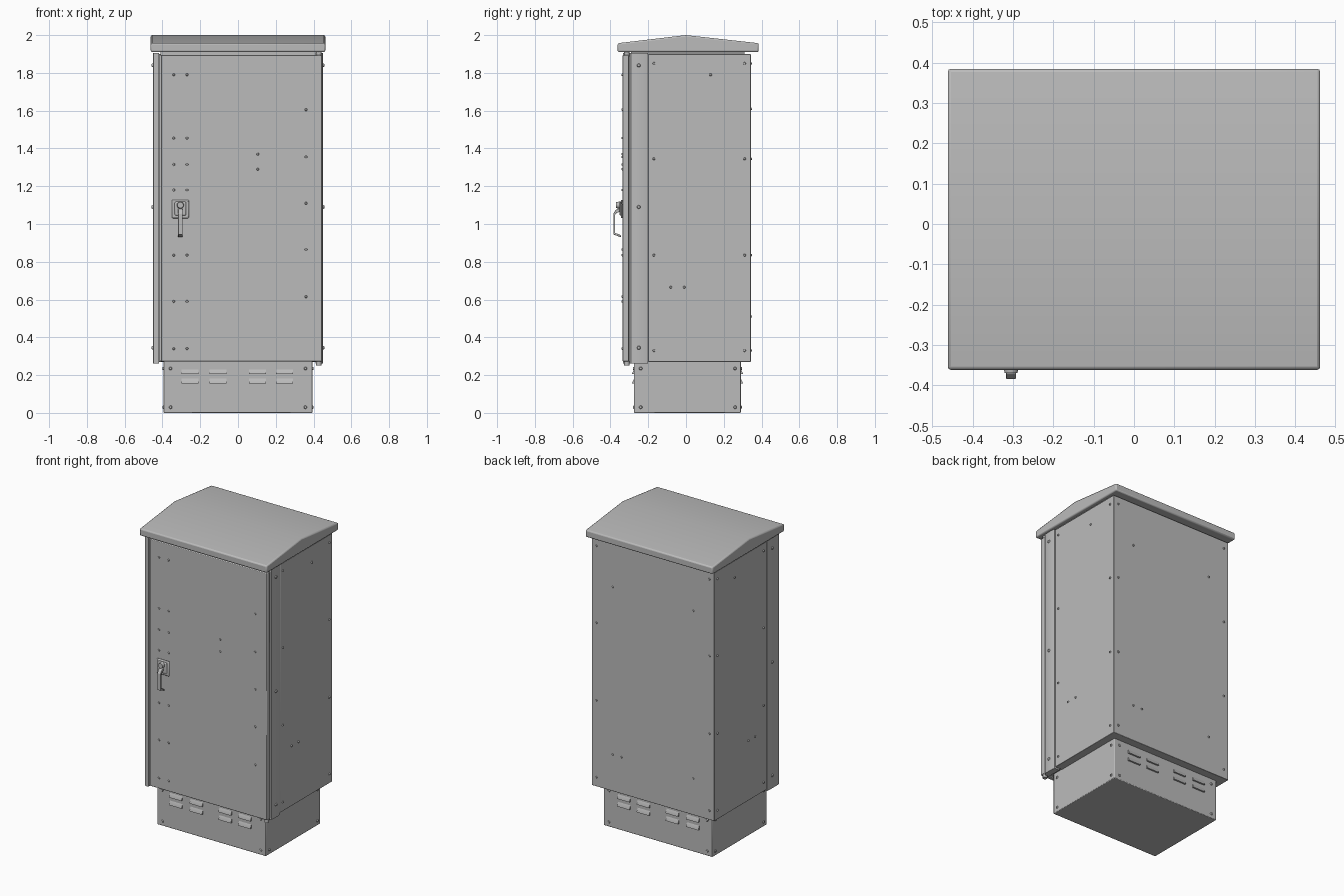
import bpy, math
from mathutils import Matrix, Vector

cube = bpy.data.objects.get("Cube")
if cube:
    bpy.data.objects.remove(cube, do_unlink=True)
import bmesh

grey = bpy.data.materials.new("painted_grey_steel")
grey.use_nodes = True
COLOUR = (0.5, 0.5, 0.5, 1)
grey.diffuse_color = COLOUR
grey.node_tree.nodes["Principled BSDF"].inputs["Base Color"].default_value = COLOUR


def finish(name, bm, bevel=0, segments=2, smooth=True):
    bmesh.ops.recalc_face_normals(bm, faces=bm.faces)
    mesh = bpy.data.meshes.new(name)
    bm.to_mesh(mesh)
    bm.free()
    mesh.materials.append(grey)
    obj = bpy.data.objects.new(name, mesh)
    bpy.context.collection.objects.link(obj)
    if bevel:
        mod = obj.modifiers.new("Bevel", "BEVEL")
        mod.width, mod.segments = bevel, segments
        mod.limit_method = "ANGLE"
    if smooth:
        bpy.ops.object.select_all(action="DESELECT")
        obj.select_set(True)
        bpy.context.view_layer.objects.active = obj
        bpy.ops.object.shade_smooth_by_angle(angle=math.radians(30))
    return obj


def box(name, x, y, z, bevel=0):
    bm = bmesh.new()
    size = [b - a for a, b in (x, y, z)]
    mid = [(a + b) / 2 for a, b in (x, y, z)]
    bmesh.ops.create_cube(bm, size=1, matrix=Matrix.Translation(mid) @ Matrix.Diagonal((*size, 1)))
    return finish(name, bm, bevel, smooth=bevel > 0)


def prism(name, points, offset, bevel=0):
    """Extrude a closed outline of 3D points along an offset."""
    bm = bmesh.new()
    face = bm.faces.new([bm.verts.new(p) for p in points])
    grown = bmesh.ops.extrude_face_region(bm, geom=[face])["geom"]
    moved = [v for v in grown if isinstance(v, bmesh.types.BMVert)]
    bmesh.ops.translate(bm, verts=moved, vec=offset)
    return finish(name, bm, bevel)


def bolts(name, spots, normal, radius=0.007, height=0.006):
    """Domed bolt heads standing on a surface."""
    bm = bmesh.new()
    turn = Vector(normal).to_track_quat("Z", "Y").to_matrix().to_4x4()
    lift = Matrix.Translation((0, 0, height / 2))
    for p in spots:
        bmesh.ops.create_cone(bm, cap_ends=True, segments=10, radius1=radius, radius2=radius * 0.7,
                              depth=height, matrix=Matrix.Translation(p) @ turn @ lift)
    return finish(name, bm)


# Cabinet shell, front frame and collar under the roof
box("body", (-0.445, 0.445), (-0.2, 0.343), (0.27, 1.9), 0.003)
box("front_frame", (-0.415, 0.425), (-0.3, -0.19), (0.275, 1.895))
box("roof_collar", (-0.41, 0.435), (-0.29, 0.31), (1.88, 1.915))

# Rounded corner pillars beside the door
left_outline = [(0.41, -0.2), (0.447, -0.202), (0.451, -0.22), (0.451, -0.275),
                (0.447, -0.292), (0.438, -0.3), (0.41, -0.3)]
prism("left_pillar", [(x, y, 0.262) for x, y in left_outline], (0, 0, 1.643))
right_outline = [(-0.418, -0.2), (-0.447, -0.202), (-0.451, -0.22), (-0.451, -0.315),
                 (-0.447, -0.328), (-0.438, -0.333), (-0.418, -0.333)]
prism("right_pillar", [(x, y, 0.262) for x, y in right_outline], (0, 0, 1.643))

# Door with hinge pins
box("door", (-0.408, 0.445), (-0.335, -0.303), (0.272, 1.895), 0.004)
for name, z in (("lower_hinge_pin", 0.262), ("upper_hinge_pin", 1.9)):
    bm = bmesh.new()
    bmesh.ops.create_cone(bm, cap_ends=True, segments=16, radius1=0.014, radius2=0.014,
                          depth=0.024, matrix=Matrix.Translation((0.428, -0.313, z)))
    finish(name, bm)

# Pitched roof
roof_outline = [(-0.362, 1.91), (-0.362, 1.957), (0, 2), (0.385, 1.957), (0.385, 1.91)]
prism("roof", [(-0.462, y, z) for y, z in roof_outline], (0.924, 0, 0), 0.008)

# Plinth with pressed louvres front and back
box("plinth", (-0.395, 0.395), (-0.275, 0.29), (0, 0.275), 0.004)
for side, face, out in (("front", -0.275, -1), ("back", 0.29, 1)):
    for x in (-0.255, -0.107, 0.103, 0.245):
        for z in (0.155, 0.205):
            hood = [(face - out * 0.002, z + 0.03), (face + out * 0.011, z + 0.004),
                    (face + out * 0.011, z), (face - out * 0.002, z)]
            prism(side + "_louvre", [(x - 0.045, y, h) for y, h in hood], (0.09, 0, 0))

# Bolts on the door
door_spots = [(x, z) for x in (-0.34, -0.27) for z in (1.79, 1.455, 1.315, 1.18, 0.835, 0.59, 0.34)]
door_spots += [(0.36, z) for z in (1.605, 1.355, 1.11, 0.865, 0.615)]
door_spots += [(0.105, 1.37), (0.105, 1.29)]
bolts("door_bolts", [(x, -0.335, z) for x, z in door_spots], (0, -1, 0))

# Bolts on the sides, pillars and plinth ends
rows = (1.85, 1.345, 0.835, 0.33)
side_spots = [(y, z) for y in (-0.17, 0.31) for z in rows]
side_spots += [(0.13, 1.79), (-0.08, 0.665), (-0.01, 0.665)]
plinth_rows = (0.235, 0.03)
for side, s in (("left", 1), ("right", -1)):
    out = (s, 0, 0)
    bolts(side + "_side_bolts", [(s * 0.445, y, z) for y, z in side_spots], out)
    bolts(side + "_pillar_bolts", [(s * 0.451, -0.25, z) for z in (1.84, 1.09, 0.345)], out, 0.01)
    bolts(side + "_plinth_bolts", [(s * 0.395, y, z) for y in (-0.24, 0.26) for z in plinth_rows], out, 0.009)

# Bolts on the back and plinth faces
back_spots = [(x, z) for x in (-0.41, 0.41) for z in rows]
back_spots += [(x, z) for x in (-0.293, 0.293) for z in (1.61, 0.51)] + [(0.228, 0.51)]
bolts("back_bolts", [(x, 0.343, z) for x, z in back_spots], (0, 1, 0))
for side, y, out in (("front", -0.275, -1), ("back", 0.29, 1)):
    bolts(side + "_plinth_bolts", [(x, y, z) for x in (-0.357, 0.357) for z in plinth_rows], (0, out, 0), 0.009)

# Door handle: base plate, lock boss and swing grip
HX = -0.305
box("handle_plate", (HX - 0.045, HX + 0.045), (-0.345, -0.333), (1.03, 1.128), 0.008)
box("handle_recess_rim", (HX - 0.03, HX + 0.03), (-0.352, -0.34), (1.045, 1.118), 0.006)
bm = bmesh.new()
bmesh.ops.create_cone(bm, cap_ends=True, segments=16, radius1=0.02, radius2=0.016, depth=0.03,
                      matrix=Matrix.Translation((HX, -0.355, 1.1)) @ Matrix.Rotation(math.pi / 2, 4, "X"))
finish("lock_boss", bm)
grip_outline = [(-0.345, 1.085), (-0.372, 1.075), (-0.385, 1.055), (-0.385, 0.945), (-0.345, 0.93),
                (-0.345, 0.941), (-0.375, 0.953), (-0.375, 1.05), (-0.365, 1.06), (-0.345, 1.065)]
prism("handle_grip", [(HX - 0.012, y, z) for y, z in grip_outline], (0.024, 0, 0), 0.002)
